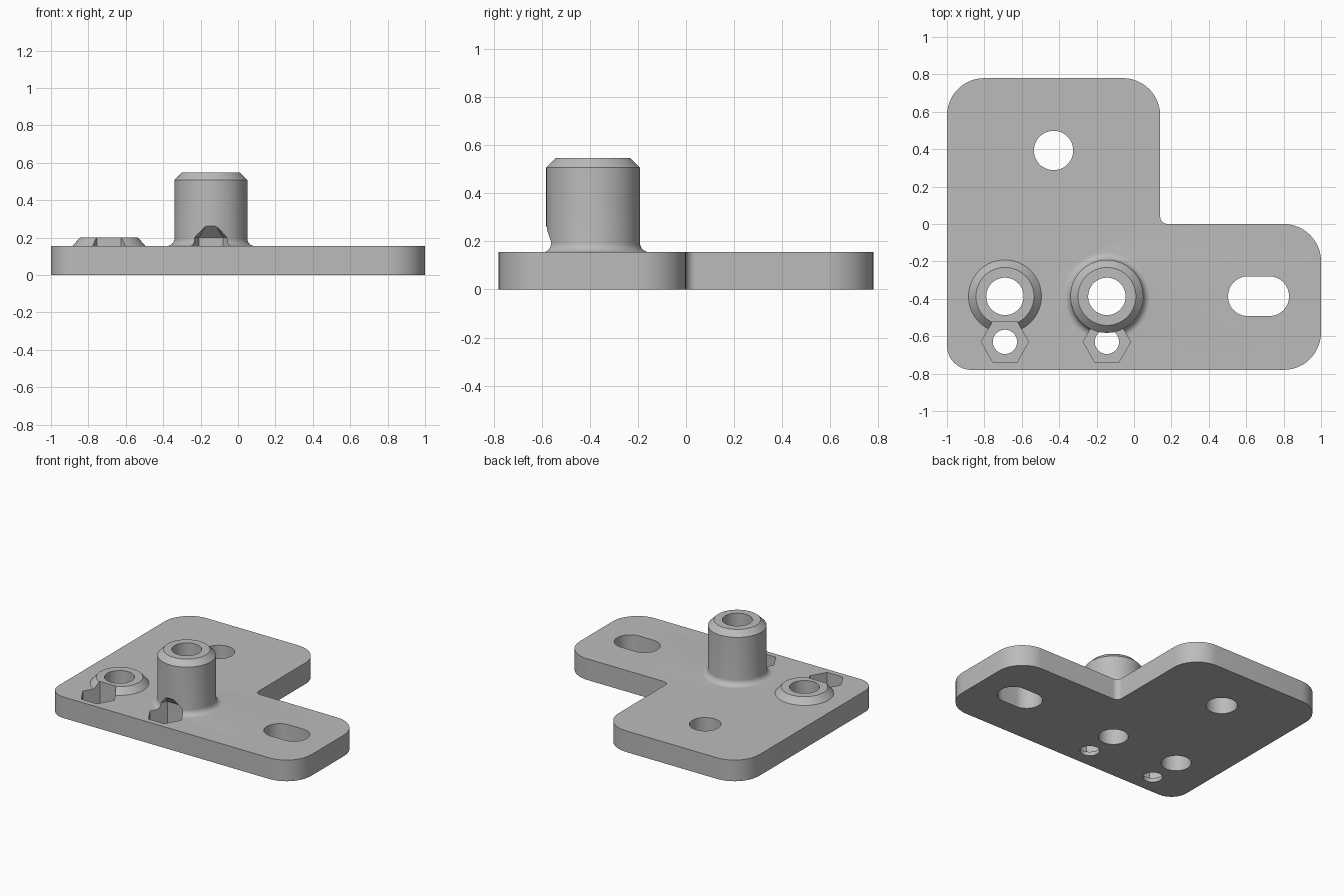
import bpy, bmesh, math
from mathutils import Vector

cube = bpy.data.objects.get("Cube")
if cube:
    bpy.data.objects.remove(cube)

THICK = 0.155
BOSS_Y = -0.387
LOW_X, TALL_X = -0.69, -0.145
NUT_Y = -0.63

grey = bpy.data.materials.new("plain_grey")
grey.use_nodes = True
grey.diffuse_color = (0.5, 0.5, 0.5, 1)
grey.node_tree.nodes["Principled BSDF"].inputs["Base Color"].default_value = (0.5, 0.5, 0.5, 1)


def make_object(name, bm):
    bmesh.ops.recalc_face_normals(bm, faces=bm.faces)
    mesh = bpy.data.meshes.new(name)
    bm.to_mesh(mesh)
    bm.free()
    mesh.materials.append(grey)
    obj = bpy.data.objects.new(name, mesh)
    bpy.context.collection.objects.link(obj)
    return obj


def rounded_outline(corners, steps=12):
    """Replace each (x, y, radius) corner by a tangent arc."""
    points = []
    for i, (x, y, r) in enumerate(corners):
        p = Vector((x, y))
        a = (Vector(corners[i - 1][:2]) - p).normalized()
        b = (Vector(corners[(i + 1) % len(corners)][:2]) - p).normalized()
        centre = p + (a + b) * r
        for k in range(steps + 1):
            t = k / steps * math.pi / 2
            points.append(centre - b * r * math.cos(t) - a * r * math.sin(t))
    return points


def prism(name, outline, z0, z1):
    bm = bmesh.new()
    face = bm.faces.new([bm.verts.new((p[0], p[1], z0)) for p in outline])
    top = bmesh.ops.extrude_face_region(bm, geom=[face])["geom"]
    moved = [v for v in top if isinstance(v, bmesh.types.BMVert)]
    bmesh.ops.translate(bm, verts=moved, vec=(0, 0, z1 - z0))
    return make_object(name, bm)


def turned(name, x, y, profile, sides=64):
    """Solid of revolution from (radius, z) pairs, capped at both ends."""
    bm = bmesh.new()
    rings = []
    for r, z in profile:
        angles = [2 * math.pi * k / sides for k in range(sides)]
        rings.append([bm.verts.new((x + r * math.cos(a), y + r * math.sin(a), z)) for a in angles])
    for low, high in zip(rings, rings[1:]):
        for k in range(sides):
            n = (k + 1) % sides
            bm.faces.new((low[k], low[n], high[n], high[k]))
    bm.faces.new(rings[0])
    bm.faces.new(rings[-1])
    return make_object(name, bm)


def combine(target, tool, operation):
    mod = target.modifiers.new(operation, 'BOOLEAN')
    mod.operation = operation
    mod.solver = 'EXACT'
    mod.object = tool
    bpy.context.view_layer.objects.active = target
    bpy.ops.object.modifier_apply(modifier=mod.name)
    bpy.data.objects.remove(tool)


# L-shaped base plate
plate = prism("mounting_plate", rounded_outline([
    (-1, -0.78, 0.13), (1, -0.78, 0.2), (1, 0, 0.2),
    (0.14, 0, 0.04), (0.14, 0.78, 0.2), (-1, 0.78, 0.2)]), 0, THICK)

# Low chamfered boss
low_boss = turned("low_boss", LOW_X, BOSS_Y,
                  [(0.195, 0.1), (0.195, THICK), (0.155, 0.2)])

# Tall post with a base fillet and a chamfered rim
fillet = [(0.235 - 0.04 * math.sin(t), 0.195 - 0.04 * math.cos(t))
          for t in (k * math.pi / 16 for k in range(9))]
post = turned("tall_post", TALL_X, BOSS_Y,
              [(0.235, 0.1)] + fillet + [(0.195, 0.508), (0.155, 0.548)])
for part in (low_boss, post):
    combine(plate, part, 'UNION')

# Bores, nut pockets with tapered roofs, and screw holes
for x in (LOW_X, TALL_X):
    combine(plate, turned("bore", x, BOSS_Y, [(0.1, -0.1), (0.1, 0.7)]), 'DIFFERENCE')
    pocket = turned("nut_pocket", x, NUT_Y,
                    [(0.127, 0.03), (0.127, 0.2), (0.03, 0.284)], 6)
    combine(plate, pocket, 'DIFFERENCE')
    combine(plate, turned("screw_hole", x, NUT_Y, [(0.065, -0.1), (0.065, 0.1)], 40), 'DIFFERENCE')

# Round hole and slot through the plate
combine(plate, turned("round_hole", -0.43, 0.393, [(0.105, -0.1), (0.105, 0.3)], 48), 'DIFFERENCE')
slot = rounded_outline([(0.503, -0.492, 0.105), (0.829, -0.492, 0.105),
                        (0.829, -0.28, 0.105), (0.503, -0.28, 0.105)])
combine(plate, prism("slot", slot, -0.1, 0.3), 'DIFFERENCE')

# Smooth curved walls, crisp edges
bpy.ops.object.select_all(action='DESELECT')
plate.select_set(True)
bpy.context.view_layer.objects.active = plate
bpy.ops.object.shade_smooth_by_angle(angle=math.radians(30))
